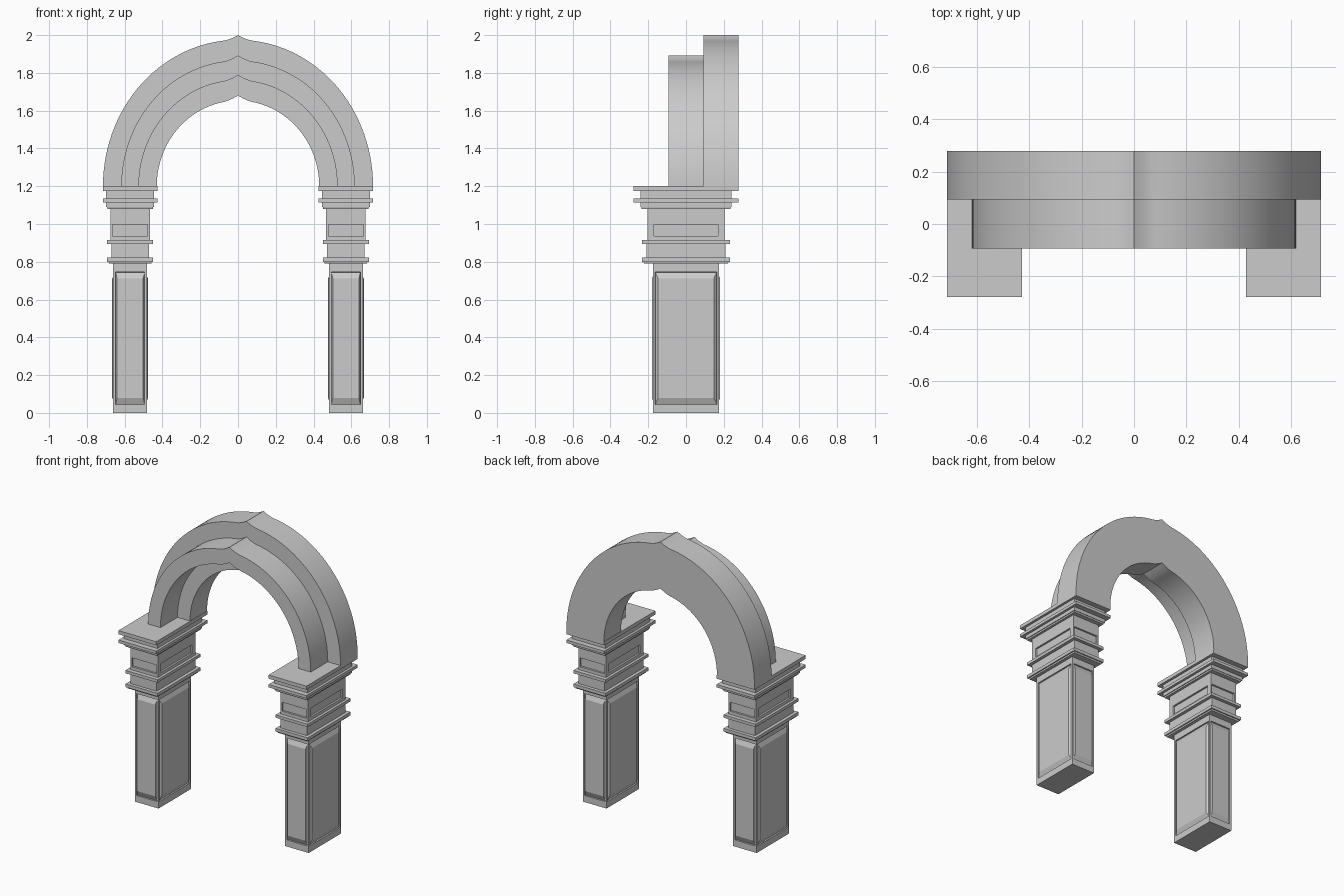
import bpy, bmesh, math

if "Cube" in bpy.data.objects:
    bpy.data.objects.remove(bpy.data.objects["Cube"])

D = 0.278          # half depth of the whole model
SPRING = 1.2       # height where the arches start


def finish(bm, name):
    bmesh.ops.recalc_face_normals(bm, faces=bm.faces)
    me = bpy.data.meshes.new(name)
    bm.to_mesh(me)
    bm.free()
    ob = bpy.data.objects.new(name, me)
    bpy.context.collection.objects.link(ob)
    return ob


# Arch outline: half ellipse ending in a small ogee tip
def outline(a, b, apex, xs=0.08):
    n, pts = 28, []
    end = math.acos(xs / a)
    for i in range(n + 1):
        t = end * i / n
        pts.append((a * math.cos(t), SPRING + b * math.sin(t)))
    x0, z0 = pts[-1]
    slope = b / a / math.tan(end)
    cx = 0.045
    cz = z0 + slope * (x0 - cx)
    for i in range(1, 7):
        u = i / 6
        pts.append(((1-u)**2 * x0 + 2*u*(1-u) * cx,
                    (1-u)**2 * z0 + 2*u*(1-u) * cz + u*u * apex))
    return pts + [(-x, z) for x, z in reversed(pts[:-1])]


def arch(name, outer, inner, y0, y1):
    bm = bmesh.new()
    rings = []
    for (xo, zo), (xi, zi) in zip(outline(*outer), outline(*inner)):
        rings.append([bm.verts.new(c) for c in
                      ((xo, y0, zo), (xo, y1, zo), (xi, y1, zi), (xi, y0, zi))])
    for r, s in zip(rings, rings[1:]):
        for k in range(4):
            bm.faces.new((r[k], r[(k+1) % 4], s[(k+1) % 4], s[k]))
    bm.faces.new(rings[0])
    bm.faces.new(rings[-1])
    ob = finish(bm, name)
    bpy.ops.object.select_all(action='DESELECT')
    ob.select_set(True)
    bpy.context.view_layer.objects.active = ob
    bpy.ops.object.shade_smooth_by_angle(angle=math.radians(20))


arch("back_arch", (0.715, 0.775, 2.0), (0.43, 0.453, 1.68), D / 3, D)
arch("front_arch", (0.618, 0.665, 1.893), (0.525, 0.56, 1.787), -D / 3, D / 3)

# Pier levels from the ground up: (z, half width, half depth)
LEVELS = [
    (0, .090, .176), (.032, .090, .176), (.758, .090, .176), (.79, .090, .176),
    (.79, .112, .222), (.80, .114, .225), (.80, .122, .233), (.822, .122, .233),
    (.822, .100, .210), (.895, .100, .210), (.895, .122, .233), (.915, .122, .233),
    (.915, .104, .204), (.926, .104, .204), (1.009, .104, .204), (1.08, .104, .204),
    (1.08, .120, .235), (1.09, .122, .238), (1.09, .127, .241), (1.115, .127, .241),
    (1.115, .144, D), (1.135, .144, D), (1.135, .127, .241), (1.175, .127, .241),
    (1.175, .144, D), (SPRING, .144, D)]
SHAFT, FRIEZE = 1, 13      # levels whose faces carry panels


def scale_face(f, sx, sy, sz):
    c = f.calc_center_median()
    for v in f.verts:
        d = v.co - c
        v.co = c + type(c)((d.x * sx, d.y * sy, d.z * sz))


def pier(name, cx):
    bm = bmesh.new()
    rings, bands = [], []
    for z, hx, hy in LEVELS:
        rings.append([bm.verts.new((cx + i * hx, j * hy, z))
                      for i, j in ((-1, -1), (1, -1), (1, 1), (-1, 1))])
    for r, s in zip(rings, rings[1:]):
        bands.append([bm.faces.new((r[k], r[(k+1) % 4], s[(k+1) % 4], s[k]))
                      for k in range(4)])
    bm.faces.new(rings[0][::-1])
    bm.faces.new(rings[-1])
    bm.normal_update()

    def inset(faces, t, d=0):
        bmesh.ops.inset_individual(bm, faces=faces, thickness=t, depth=d,
                                   use_even_offset=True)
        bm.normal_update()

    # Shaft panels: groove with a raised field
    f = bands[SHAFT]
    inset(f, .013)
    inset(f, .0005, -.010)
    inset(f, .001, .015)
    for face in f:
        scale_face(face, .91, .91, .905)

    # Frieze panels: plain sunken rectangles
    f = bands[FRIEZE]
    inset(f, .011)
    for face in f:
        scale_face(face, 1, .88, 1)
    inset(f, .0005, -.012)
    finish(bm, name)


for side, sx in (("left", -1), ("right", 1)):
    pier(side + "_pier", sx * 0.571)
